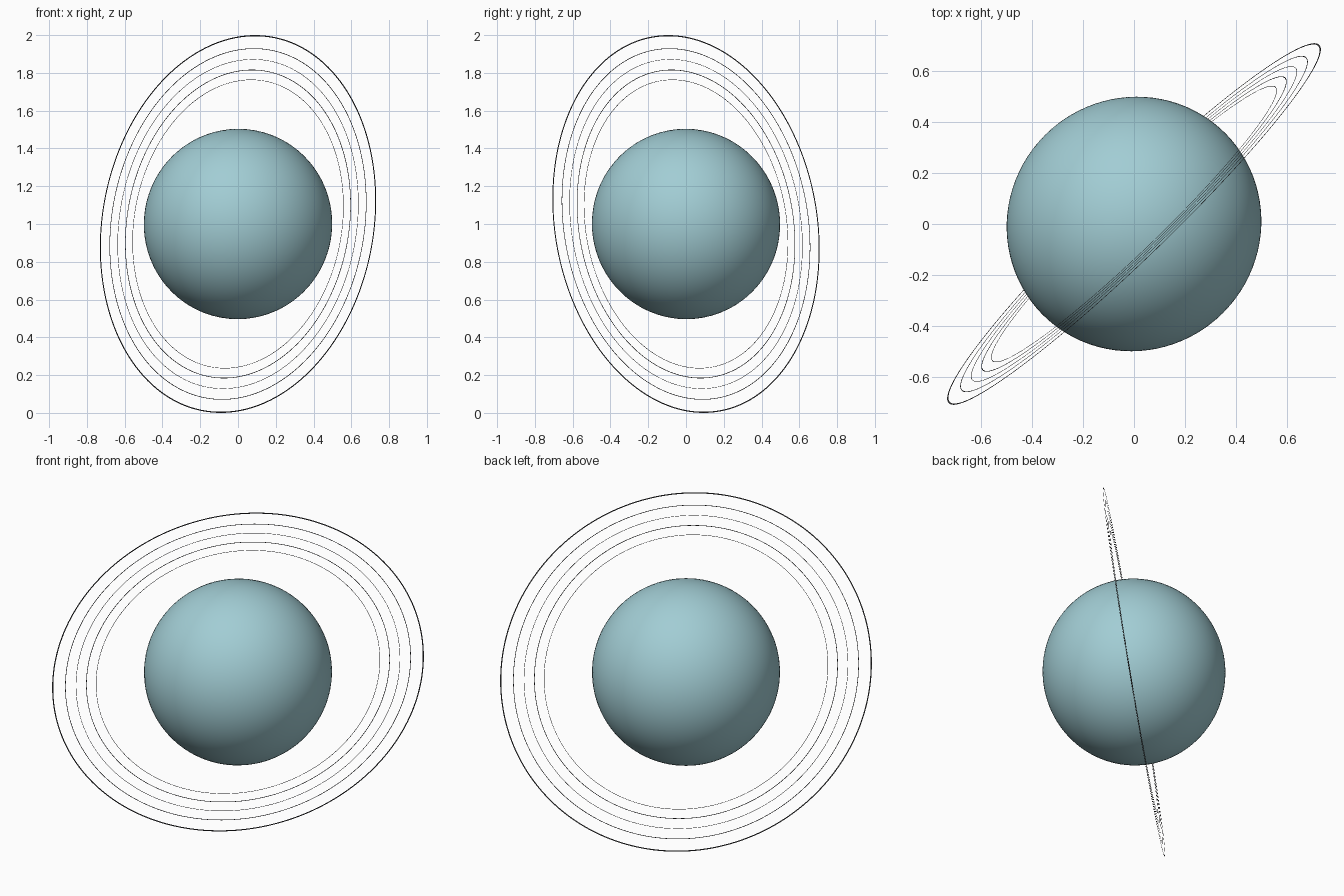
import bpy, bmesh, math
from mathutils import Vector

if "Cube" in bpy.data.objects:
    bpy.data.objects.remove(bpy.data.objects["Cube"])

CENTRE = Vector((0, 0, 1.0))
AXIS = Vector((-0.689, 0.713, 0.130)).normalized()
TILT = AXIS.to_track_quat('Z', 'Y')


def material(name, rgb):
    m = bpy.data.materials.new(name)
    m.diffuse_color = (*rgb, 1)
    m.use_nodes = True
    m.node_tree.nodes["Principled BSDF"].inputs["Base Color"].default_value = m.diffuse_color
    return m


def add_object(name, bm, mat):
    mesh = bpy.data.meshes.new(name)
    bmesh.ops.recalc_face_normals(bm, faces=bm.faces)
    bm.to_mesh(mesh)
    bm.free()
    mesh.materials.append(mat)
    ob = bpy.data.objects.new(name, mesh)
    ob.location = CENTRE
    ob.rotation_mode = 'QUATERNION'
    ob.rotation_quaternion = TILT
    bpy.context.collection.objects.link(ob)
    return ob


def ring(name, radius, width, mat, thick=0.001, n=256):
    """Thin flat band with a rectangular section, outer edge at radius."""
    bm = bmesh.new()
    section = [(radius - width, -thick / 2), (radius, -thick / 2),
               (radius, thick / 2), (radius - width, thick / 2)]
    loops = []
    for i in range(n):
        a = 2 * math.pi * i / n
        loops.append([bm.verts.new((r * math.cos(a), r * math.sin(a), z)) for r, z in section])
    for i in range(n):
        p, q = loops[i], loops[(i + 1) % n]
        for k in range(4):
            j = (k + 1) % 4
            bm.faces.new((p[k], q[k], q[j], p[j]))
    return add_object(name, bm, mat)


ice_blue = material("pale ice blue", (0.36, 0.61, 0.66))
ring_grey = material("dark ring grey", (0.06, 0.06, 0.065))

# planet: slightly flattened along the tilted axis
bm = bmesh.new()
bmesh.ops.create_uvsphere(bm, u_segments=96, v_segments=48, radius=0.504)
bmesh.ops.scale(bm, vec=(1, 1, 0.977), verts=bm.verts)
for f in bm.faces:
    f.smooth = True
add_object("planet", bm, ice_blue)

# five narrow rings around the equator
for i, (r, w) in enumerate([(1.0085, 0.006), (0.938, 0.003), (0.880, 0.002),
                            (0.824, 0.003), (0.771, 0.002)]):
    ring(f"ring_{i + 1}", r, w, ring_grey)
